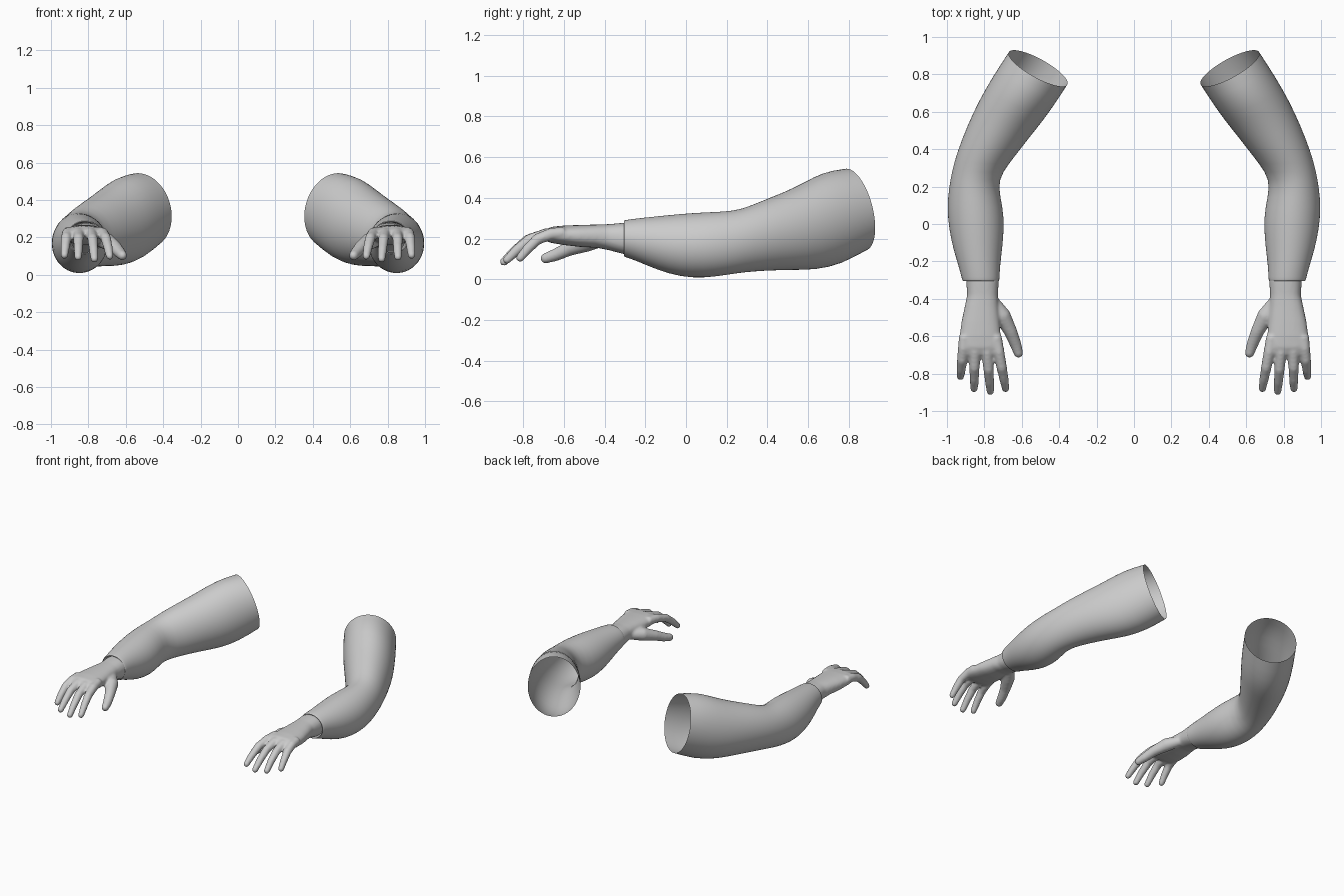
import bpy, bmesh, math
from mathutils import Vector

if "Cube" in bpy.data.objects:
    bpy.data.objects.remove(bpy.data.objects["Cube"])

grey = bpy.data.materials.new("plain grey")
grey.use_nodes = True
colour = (0.6, 0.6, 0.6, 1)
grey.diffuse_color = colour
grey.node_tree.nodes["Principled BSDF"].inputs["Base Color"].default_value = colour


def ring(bm, centre, side, up, count, power=1.0):
    """Closed loop of points; power below 1 squares the oval."""
    def soft(v):
        return math.copysign(abs(v) ** power, v)
    angles = [2 * math.pi * k / count for k in range(count)]
    return [bm.verts.new(centre + side * soft(math.cos(a)) + up * soft(math.sin(a)))
            for a in angles]


def loft(bm, rings, caps=False):
    for a, b in zip(rings, rings[1:]):
        for k in range(len(a)):
            n = (k + 1) % len(a)
            bm.faces.new((a[k], a[n], b[n], b[k]))
    if caps:
        bm.faces.new(rings[0][::-1])
        bm.faces.new(rings[-1])


def digit(bm, path):
    """Tapered round tube with a ball at the tip."""
    points = [Vector(p[:3]) for p in path]
    rings = []
    for k, p in enumerate(points):
        along = points[min(k + 1, len(points) - 1)] - points[max(k - 1, 0)]
        side = along.cross(Vector((0, 0, 1))).normalized()
        up = side.cross(along).normalized()
        rings.append(ring(bm, p, side * path[k][3], up * path[k][3], 16))
    loft(bm, rings, True)
    ball = bmesh.ops.create_uvsphere(bm, u_segments=16, v_segments=10, radius=path[-1][3])
    bmesh.ops.translate(bm, verts=ball["verts"], vec=points[-1])


def finish(name, bm):
    bmesh.ops.recalc_face_normals(bm, faces=bm.faces)
    for f in bm.faces:
        f.smooth = True
    mesh = bpy.data.meshes.new(name)
    bm.to_mesh(mesh)
    bm.free()
    mesh.materials.append(grey)
    obj = bpy.data.objects.new(name, mesh)
    bpy.context.collection.objects.link(obj)
    return obj


# Sleeve: outer x, y, inner x, y, top z, bottom z, backward lean of the ring
sections = [
    (.67, .92, .355, .745, .545, .14, .05),
    (.755, .79, .42, .645, .53, .07, .04),
    (.83, .66, .48, .56, .475, .045, .03),
    (.89, .53, .545, .48, .43, .045, .02),
    (.945, .39, .63, .37, .385, .042, .01),
    (.975, .28, .705, .275, .345, .033, 0),
    (.99, .19, .727, .20, .333, .02, 0),
    (1.0, .09, .70, .09, .33, .005, 0),
    (.99, -.03, .693, -.02, .322, .01, 0),
    (.965, -.14, .705, -.14, .31, .045, 0),
    (.94, -.22, .715, -.22, .302, .08, 0),
    (.921, -.29, .719, -.29, .293, .107, 0),
    (.918, -.305, .72, -.305, .29, .11, 0),
]
bm = bmesh.new()
rings = []
for ox, oy, ix, iy, top, bottom, lean in sections:
    side = Vector((ox - ix, oy - iy, 0)) / 2
    centre = Vector((ox + ix, oy + iy, top + bottom)) / 2
    back = Vector((-side.y, side.x, 0)).normalized()
    up = Vector((0, 0, (top - bottom) / 2)) - back * lean
    rings.append(ring(bm, centre, side, up, 28))
# Cuff hem folded inwards
for shrink, depth in ((.94, 0), (.92, .015), (.88, .06)):
    rings.append(ring(bm, centre + Vector((0, depth, 0)), side * shrink, up * shrink, 28))
loft(bm, rings)
sleeve = finish("sleeves", bm)
sub = sleeve.modifiers.new("subdivision", 'SUBSURF')
sub.levels = sub.render_levels = 1

# Wrist and palm: x, y, z, half width, half height
palm = [
    (.815, -.22, .20, .078, .07),
    (.81, -.30, .20, .088, .078),
    (.81, -.38, .207, .082, .064),
    (.815, -.44, .212, .09, .057),
    (.82, -.52, .213, .102, .054),
    (.823, -.60, .216, .110, .048),
    (.822, -.66, .218, .115, .04),
    (.82, -.70, .215, .108, .024),
]
bm = bmesh.new()
loft(bm, [ring(bm, Vector((x, y, z)), Vector((w, 0, 0)), Vector((0, 0, h)), 24, .85)
          for x, y, z, w, h in palm], True)

# Fingers: base x, tip x, tip y, tip z
for bx, tx, ty, tz in ((.738, .686, -.88, .10), (.793, .768, -.895, .085),
                       (.85, .855, -.88, .095), (.905, .928, -.815, .105)):
    path = []
    for f, drop, r in ((0, 0, .031), (.3, .05, .03), (.6, .25, .028),
                       (.83, .64, .025), (1, 1, .021)):
        path.append((bx + (tx - bx) * f, -.60 + (ty + .60) * f,
                     .228 + (tz - .228) * drop, r))
    digit(bm, path)

# Thumb
digit(bm, [(.76, -.41, .195, .035), (.705, -.49, .18, .046), (.66, -.575, .15, .036),
           (.632, -.645, .118, .031), (.618, -.69, .103, .026)])

hand = finish("hands", bm)
remesh = hand.modifiers.new("blend", 'REMESH')
remesh.mode = 'VOXEL'
remesh.voxel_size = .008
remesh.use_smooth_shade = True
relax = hand.modifiers.new("relax", 'SMOOTH')
relax.factor = .5
relax.iterations = 8

# Matching arm on the other side
for obj in (sleeve, hand):
    mirror = obj.modifiers.new("mirror", 'MIRROR')
    mirror.use_axis[0] = True
    mirror.use_mirror_merge = False
